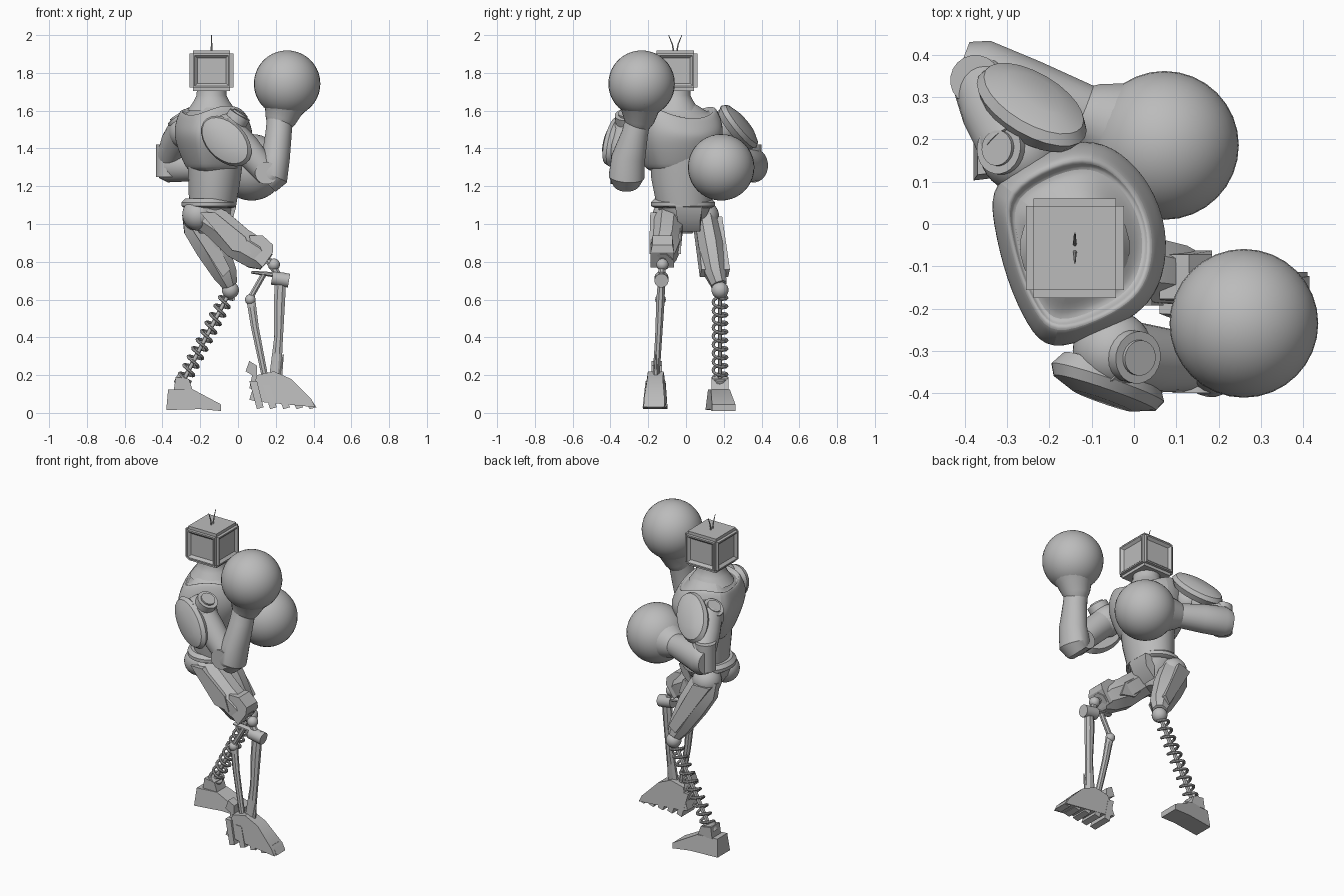
import bpy, bmesh
from math import sin, cos, pi
from mathutils import Vector as V

old = bpy.data.objects.get("Cube")
if old:
    bpy.data.objects.remove(old, do_unlink=True)

GREY = (0.5, 0.5, 0.5, 1)
grey = bpy.data.materials.new("plain grey")
grey.use_nodes = True
grey.diffuse_color = GREY
grey.node_tree.nodes["Principled BSDF"].inputs["Base Color"].default_value = GREY
parts = []
X, Y, Z = V((1, 0, 0)), V((0, 1, 0)), V((0, 0, 1))


def finish(name, bm):
    bmesh.ops.recalc_face_normals(bm, faces=bm.faces)
    mesh = bpy.data.meshes.new(name)
    bm.to_mesh(mesh)
    bm.free()
    mesh.materials.append(grey)
    ob = bpy.data.objects.new(name, mesh)
    bpy.context.collection.objects.link(ob)
    parts.append(ob)
    return ob


def loft(name, rings):
    """Skin a stack of equal rings and cap both ends."""
    bm = bmesh.new()
    rows = [[bm.verts.new(p) for p in ring] for ring in rings]
    n = len(rows[0])
    for a, b in zip(rows, rows[1:]):
        for i in range(n):
            j = (i + 1) % n
            bm.faces.new((a[i], a[j], b[j], b[i]))
    bm.faces.new(rows[0])
    bm.faces.new(rows[-1])
    return finish(name, bm)


def limb(name, path, radii, sides=24, ref=Y):
    """Tube along a path; a radius may be (across, along ref)."""
    path = [V(p) for p in path]
    if not isinstance(radii, list):
        radii = [radii] * len(path)
    rings = []
    for i, (p, r) in enumerate(zip(path, radii)):
        t = (path[min(i + 1, len(path) - 1)] - path[max(i - 1, 0)]).normalized()
        side = t.cross(ref).normalized()
        up = side.cross(t)
        a, b = r if isinstance(r, tuple) else (r, r)
        rings.append([p + side * a * cos(w) + up * b * sin(w)
                      for w in ((k + .5) * 2 * pi / sides for k in range(sides))])
    return loft(name, rings)


def ball(name, centre, r):
    bm = bmesh.new()
    bmesh.ops.create_uvsphere(bm, u_segments=32, v_segments=20, radius=r)
    bmesh.ops.translate(bm, verts=bm.verts, vec=centre)
    return finish(name, bm)


def slab(name, profile, y, half, skew=0, narrow=1):
    """Side profile in x, z given thickness along y."""
    x0 = profile[0][0]
    mid = sum(z for x, z in profile) / len(profile)
    return loft(name, [[(x, y + s * half * (narrow if z > mid else 1) + skew * (x - x0), z)
                        for x, z in profile] for s in (-1, 1)])


def shoulder_pad(name, centre, normal, axis):
    c, n = V(centre), V(normal).normalized()
    path = [c + n * d for d in (-.045, -.01, .015, .035)]
    limb(name, path, [(.09, .14), (.105, .165), (.095, .15), (.05, .09)], ref=V(axis))


# Head: bevelled box with a sunken panel on each side
bm = bmesh.new()
bmesh.ops.create_cube(bm, size=1)
bmesh.ops.scale(bm, verts=bm.verts, vec=(.232, .235, .215))
bmesh.ops.bevel(bm, geom=bm.edges[:], offset=.018, segments=2, affect='EDGES')
bm.normal_update()
sides = [f for f in bm.faces if f.calc_area() > .02 and abs(f.normal.z) < .5]
for f in sides:
    n = f.normal.copy()
    bmesh.ops.inset_individual(bm, faces=[f], thickness=.012)
    bmesh.ops.inset_individual(bm, faces=[f], thickness=.02, depth=-.015)
bmesh.ops.translate(bm, verts=bm.verts, vec=(-.14, -.057, 1.812))
finish("head", bm)
for s in (-1, 1):
    limb("antenna", [(-.14, -.057 + s * y, z) for y, z in
                     ((.008, 1.91), (.015, 1.95), (.035, 2.0))], [.005, .004, .002], 6, X)
limb("neck", [(-.14, -.055, z) for z in (1.6, 1.65, 1.68, 1.72)], [.13, .095, .08, .078])

# Torso: one turned outline scaled level by level, collar dipping front and back
outline = [(-.34, .1), (-.2, .18), (-.09, .2), (-.01, .15), (.05, .07), (.08, -.04),
           (.06, -.15), (.01, -.21), (-.08, -.26), (-.2, -.3), (-.25, -.24), (-.3, -.13), (-.33, 0)]
mid, facing = V((-.135, -.05)), V((.91, .41))
levels = [(1.27, .62, 0), (1.31, .75, 0), (1.4, .94, 0), (1.48, 1.03, .5), (1.56, 1.01, 1.6),
          (1.62, .92, 2.4), (1.635, .86, 2.4), (1.63, .8, 2.4), (1.6, .77, 2),
          (1.61, .6, 1.5), (1.65, .38, 0)]
rings = []
for z, s, dip in levels:
    ring = []
    for p in outline:
        d = (V(p) - mid) * s
        ring.append((mid.x + d.x, mid.y + d.y, z - dip * d.dot(facing) ** 2))
    rings.append(ring)
torso = loft("torso", rings)
sub = torso.modifiers.new("smooth", 'SUBSURF')
sub.levels = sub.render_levels = 2

limb("belly", [(-.12, -.02, 1.36), (-.125, -.02, 1.25), (-.135, -.01, 1.1)],
     [(.15, .17), (.14, .165), (.125, .145)], 32)
limb("waist_ring", [(-.155, -.015, z) for z in (1.085, 1.095, 1.115, 1.135)],
     [(.13, .15), (.145, .17), (.145, .17), (.125, .15)], 32)
limb("pelvis", [(-.155, -.01, z) for z in (1.1, 1.04, .95)],
     [(.13, .15), (.12, .12), (.05, .045)], 12)
slab("crotch_plate", [(-.08, 1.1), (-.01, 1.09), (-.03, 1.02), (-.09, .96)], .015, .06, narrow=1.2)

# Lead arm, raised guard
ball("lead_shoulder", (-.05, -.3, 1.49), .095)
limb("lead_shoulder_cap", [(-.02, -.31, 1.53), (.015, -.317, 1.59)], .042)
limb("lead_shoulder_ring", [(-.02, -.31, 1.53), (.01, -.316, 1.58)], .062)
limb("lead_upper_arm", [(-.08, -.3, 1.52), (.04, -.32, 1.4), (.16, -.33, 1.26)], [.085, .08, .065])
limb("lead_elbow", [(.15, -.4, 1.27), (.15, -.24, 1.27)], .06, 20, Z)
limb("lead_forearm", [(.15, -.315, 1.22), (.18, -.315, 1.25), (.2, -.305, 1.35), (.215, -.27, 1.48),
                      (.22, -.255, 1.55)], [(.07, .075), (.085, .095), (.075, .09), .07, .068])
limb("lead_glove_cuff", [(.218, -.26, 1.52), (.225, -.25, 1.55), (.24, -.245, 1.6), (.25, -.24, 1.66)],
     [.065, .082, .1, .15])
ball("lead_glove", (.26, -.235, 1.743), .176)
shoulder_pad("lead_shoulder_pad", (-.065, -.385, 1.44), (-.3, -1, .1), (.23, -.09, -.22))

# Rear arm, fist held low across the body
ball("rear_shoulder", (-.27, .17, 1.49), .095)
limb("rear_shoulder_cap", [(-.29, .175, 1.52), (-.325, .18, 1.575)], .042)
limb("rear_shoulder_ring", [(-.29, .175, 1.52), (-.32, .18, 1.565)], .062)
limb("rear_upper_arm", [(-.28, .18, 1.51), (-.33, .27, 1.43), (-.37, .35, 1.34)], [.085, .08, .065], ref=Z)
limb("rear_elbow", [(-.375, .34, 1.25), (-.375, .34, 1.42)], .06, 20)
limb("rear_forearm", [(-.41, .375, 1.31), (-.37, .36, 1.31), (-.25, .31, 1.31), (-.1, .255, 1.3)],
     [(.06, .07), (.08, .09), (.08, .085), .068], ref=Z)
limb("rear_glove_cuff", [(-.13, .265, 1.3), (-.105, .255, 1.3), (-.06, .24, 1.3), (-.005, .215, 1.3)],
     [.065, .082, .1, .15], ref=Z)
ball("rear_glove", (.072, .186, 1.3), .176)
shoulder_pad("rear_shoulder_pad", (-.24, .285, 1.52), (.2, .8, .55), (-.22, .13, -.22))

# Lead leg: faceted thigh, two-rod shin, clawed foot
ball("lead_hip", (-.21, -.09, 1.05), .085)
limb("lead_thigh", [(-.23, -.085, 1.07), (-.11, -.095, 1.0), (0, -.105, .9), (.1, -.12, .84), (.15, -.125, .8)],
     [(.07, .075), (.09, .085), (.095, .085), (.09, .075), (.055, .055)], 8)
slab("lead_thigh_panel", [(-.2, 1.06), (-.12, 1.06), (.04, .93), (.07, .84), (-.03, .86)],
     -.11, .083, narrow=.95)
slab("lead_knee_guard", [(.06, .94), (.13, .94), (.185, .89), (.185, .85), (.13, .77), (.08, .82)],
     -.125, .062, narrow=.85)
ball("lead_knee", (.19, -.125, .785), .032)
limb("knee_link", [(.16, -.125, .81), (.225, -.13, .71)], .02, 8)
limb("knee_barrel", [(.18, -.13, .715), (.27, -.13, .7)], .037, 20)
limb("knee_bar", [(.07, -.13, .745), (.25, -.13, .725)], [(.008, .02), (.018, .025)], 8)
limb("main_shin", [(.225, -.13, .7), (.22, -.135, .6), (.215, -.145, .4), (.195, -.16, .17)],
     [(.032, .02), (.032, .024), (.025, .02), (.035, .02)], 8)
limb("upper_link", [(.14, -.13, .74), (.06, -.135, .6)], .016, 8)
ball("link_joint", (.065, -.135, .6), .028)
limb("calf_rod", [(.065, -.135, .62), (.09, -.145, .45), (.145, -.16, .18)],
     [(.026, .018), (.022, .015), (.018, .015)], 8)
slab("lead_foot", [(.06, .07), (.1, .2), (.19, .22), (.28, .18), (.39, .07), (.41, .03), (.1, .06)],
     -.155, .055, -.04, .75)
for i in range(5):
    x = .04 + .07 * i
    top = .17 - .022 * i
    slab("claw", [(x + .02, top), (x + .06, top), (x + .095, .03), (x + .06, .02)],
         -.16, .065 - .006 * i, -.06, .8)
slab("heel_fin", [(.04, .22), (.06, .275), (.1, .25), (.1, .12), (.06, .13), (.075, .2)], -.155, .028)
limb("ankle_spike", [(.22, -.16, .18), (.24, -.16, .31)], [.015, .003], 6)

# Rear leg: faceted thigh on a coil spring with a block foot
ball("rear_hip", (-.21, .09, 1.04), .085)
limb("rear_thigh", [(-.23, .1, 1.07), (-.2, .11, .99), (-.14, .13, .88), (-.07, .155, .74), (-.045, .175, .68)],
     [(.075, .055), (.1, .065), (.095, .07), (.07, .06), (.045, .045)], 8)
slab("rear_thigh_panel", [(-.28, 1.03), (-.18, 1.04), (-.04, .76), (-.08, .72)], .1, .075, .24, .9)
ball("rear_knee", (-.04, .18, .65), .045)
top, foot = V((-.055, .18, .62)), V((-.29, .18, .17))
axis = (foot - top).normalized()
across = axis.cross(Y)
turns, steps = 10, 16
coil = []
for k in range(turns * steps + 1):
    w = 2 * pi * k / steps
    coil.append(top.lerp(foot, k / (turns * steps)) + (across * cos(w) + Y * sin(w)) * .036)
limb("leg_spring", coil, .0085, 8, axis)
limb("spring_rod", [top, foot], .012, 12)
limb("spring_seat", [foot - axis * .02, foot + axis * .03], .042, 20)
slab("rear_ankle", [(-.34, .12), (-.33, .19), (-.26, .18), (-.24, .12)], .18, .045)
slab("rear_foot", [(-.38, .015), (-.37, .125), (-.24, .125), (-.09, .045), (-.09, .01), (-.2, .02)],
     .165, .062, .12, .8)

# Soft shading on round parts, crisp edges on faceted ones
bpy.ops.object.select_all(action='DESELECT')
for ob in parts:
    ob.select_set(True)
bpy.context.view_layer.objects.active = parts[0]
bpy.ops.object.shade_smooth_by_angle()
